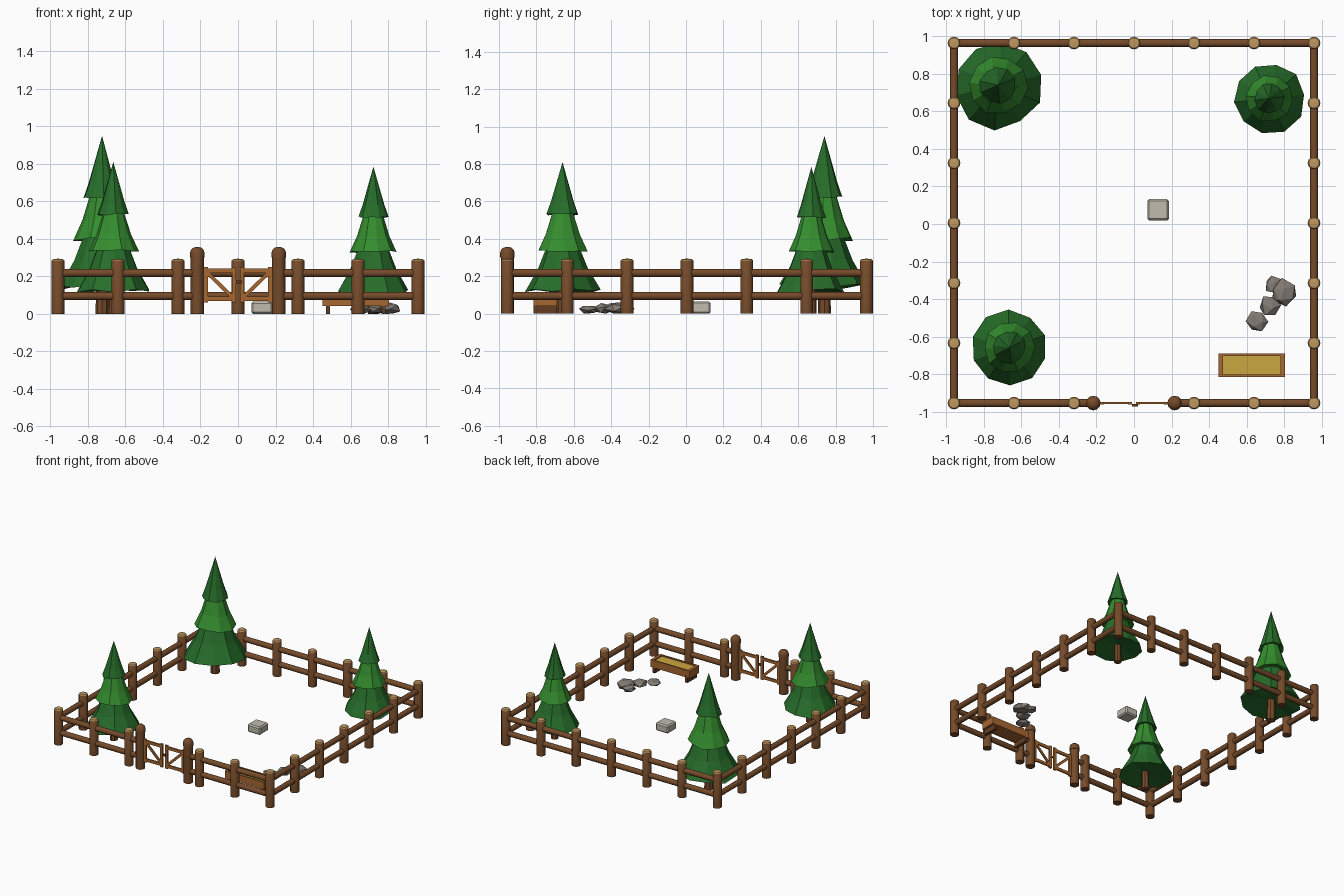
import bpy, bmesh, math, random
from mathutils import Vector, Matrix

if "Cube" in bpy.data.objects:
    bpy.data.objects.remove(bpy.data.objects["Cube"])

random.seed(4)


def mat(name, r, g, b):
    m = bpy.data.materials.new(name)
    m.diffuse_color = (r, g, b, 1)
    m.use_nodes = True
    m.node_tree.nodes["Principled BSDF"].inputs["Base Color"].default_value = m.diffuse_color
    return m


BROWN = mat("bark brown", .18, .07, .023)
TAN = mat("cut wood tan", .52, .31, .115)
ORANGE = mat("plank orange", .38, .135, .03)
DARK = mat("dark wood", .12, .045, .016)
HAY = mat("hay yellow", .60, .39, .05)
STONE = mat("rock grey", .23, .20, .175)
SALT = mat("salt block grey", .53, .50, .42)
GREEN = mat("dark green", .020, .155, .023)
LEAF = mat("bright green", .035, .27, .028)


def finish(bm, name, mats, smooth=False):
    bmesh.ops.recalc_face_normals(bm, faces=bm.faces[:])
    me = bpy.data.meshes.new(name)
    bm.to_mesh(me)
    bm.free()
    for m in mats:
        me.materials.append(m)
    if smooth:
        me.polygons.foreach_set("use_smooth", [True] * len(me.polygons))
        me.set_sharp_from_angle(angle=math.radians(40))
    ob = bpy.data.objects.new(name, me)
    bpy.context.collection.objects.link(ob)
    return ob


def lathe(bm, profile, n, jr=0, jz=0):
    """Turn (radius, z) points around z; jr and jz roughen the rings."""
    off = random.random() * jr * 20
    wob = [(1 + random.uniform(-jr, jr), random.uniform(-jz, jz)) for _ in range(n)]
    rings = []
    for r, z in profile:
        if r == 0:
            rings.append([bm.verts.new((0, 0, z))] * n)
            continue
        ring = []
        for i in range(n):
            a = 2 * math.pi * i / n + off
            rr = r * wob[i][0]
            ring.append(bm.verts.new((rr * math.cos(a), rr * math.sin(a), z + wob[i][1] * r)))
        rings.append(ring)
    bands = []
    for lo, hi in zip(rings, rings[1:]):
        faces = []
        for i in range(n):
            j = (i + 1) % n
            vs = []
            for v in (lo[i], lo[j], hi[j], hi[i]):
                if v not in vs:
                    vs.append(v)
            faces.append(bm.faces.new(vs))
        bands.append(faces)
    return bands


def box(name, c, s, m, rot_y=0, bevel=0):
    bm = bmesh.new()
    bmesh.ops.create_cube(bm, size=1, matrix=Matrix.Diagonal((*s, 1)))
    if bevel:
        bmesh.ops.bevel(bm, geom=bm.edges[:], offset=bevel, segments=1, affect='EDGES')
    ob = finish(bm, name, [m])
    ob.location = c
    ob.rotation_euler.y = rot_y
    return ob


# Fence posts with pale sawn tops
E, YB, YF = .96, .965, -.955


def post(x, y):
    bm = bmesh.new()
    bands = lathe(bm, [(0, 0), (.034, 0), (.034, .284), (.028, .291), (0, .295)], 12)
    for f in bands[2] + bands[3]:
        f.material_index = 1
    finish(bm, "fence_post", [BROWN, TAN], True).location = (x, y, 0)


steps = [-E + .32 * i for i in range(7)]
for i, x in enumerate(steps):
    post(x, YB)
    if i != 3:
        post(x, YF)
    if 0 < i < 6:
        post(-E, x + .005)
        post(E, x + .005)


# Round rails, two high on every side
def rail(a, b, z):
    a, b = Vector((*a, z)), Vector((*b, z))
    bm = bmesh.new()
    lathe(bm, [(0, 0), (.022, 0), (.022, (b - a).length), (0, (b - a).length)], 10)
    ob = finish(bm, "fence_rail", [BROWN], True)
    ob.location = a
    ob.rotation_euler = (b - a).to_track_quat('Z', 'Y').to_euler()


G = .217
for z in (.095, .218):
    rail((-E, YB), (E, YB), z)
    for s in (-1, 1):
        rail((s * E, YF), (s * E, YB), z)
        rail((s * G, YF), (s * E, YF), z)

# Gate posts with rounded caps
for s in (-1, 1):
    bm = bmesh.new()
    lathe(bm, [(0, 0), (.035, 0), (.035, .30), (.039, .30), (.039, .325),
               (.033, .343), (.020, .354), (0, .358)], 12)
    finish(bm, "gate_post", [BROWN], True).location = (s * G, YF, 0)

# Two gate leaves: stiles, rails and a diagonal brace
for s in (-1, 1):
    box("gate_outer_stile", (s * .172, YF, .155), (.022, .014, .19), ORANGE)
    box("gate_inner_stile", (s * .022, YF, .155), (.022, .014, .19), ORANGE)
    for z in (.08, .23):
        box("gate_rail", (s * .097, YF, z), (.17, .012, .024), ORANGE)
    dx, dz = .135, .13
    box("gate_brace", (s * .097, YF, .155), (math.hypot(dx, dz), .010, .020), ORANGE,
        rot_y=-s * math.atan2(dz, dx))
    for z in (.10, .21):
        box("gate_hinge", (s * .185, YF, z), (.02, .01, .014), DARK)
box("gate_latch", (.005, YF - .012, .17), (.03, .012, .016), DARK)

# Feeding trough with hay
TX, TY = .628, -.753
for s in (-1, 1):
    box("trough_side", (TX, TY + s * .056, .072), (.355, .012, .06), ORANGE)
    box("trough_end", (TX + s * .166, TY, .072), (.024, .104, .06), ORANGE)
    box("trough_leg", (TX + s * .148, TY, .03), (.022, .124, .06), DARK)
box("trough_floor", (TX, TY, .05), (.33, .104, .014), ORANGE)
box("trough_hay", (TX, TY, .074), (.308, .100, .038), HAY)

# Salt block
box("salt_block", (.129, .075, .033), (.116, .114, .066), SALT, bevel=.010)

# Rock pile
for x, y, r, h in ((.80, -.365, .072, .036), (.745, -.325, .048, .026),
                   (.725, -.44, .060, .030), (.655, -.52, .056, .026)):
    bm = bmesh.new()
    bmesh.ops.create_icosphere(bm, subdivisions=1, radius=1,
                               matrix=Matrix.Rotation(random.random() * 6, 4, Vector((1, 1, 1))))
    for v in bm.verts:
        v.co *= random.uniform(.9, 1.15)
        v.co = (v.co.x * r, v.co.y * r, max(v.co.z, -.85) * h + .85 * h)
    finish(bm, "rock", [STONE]).location = (x, y, 0)


# Pine trees: trunk and three flared skirts
def tree(x, y, H, R):
    bm = bmesh.new()
    lathe(bm, [(0, 0), (.15 * R, 0), (.12 * R, .35 * H), (0, .35 * H)], 8)
    finish(bm, "tree_trunk", [BROWN]).location = (x, y, 0)
    tiers = (("lower", .155, .30, .56, 1.0, .66, .24, GREEN),
             ("middle", .42, .53, .77, .67, .46, .15, LEAF),
             ("upper", .655, .74, 1.0, .42, .30, 0, GREEN))
    for nm, z0, z1, z2, r0, r1, r2, m in tiers:
        bm = bmesh.new()
        lathe(bm, [(0, (z0 + .03) * H), (r0 * R, z0 * H), (r1 * R, z1 * H),
                   (r2 * R, z2 * H)] + ([(0, z2 * H)] if r2 else []), 10, .05, .07)
        finish(bm, nm + "_branches", [m]).location = (x, y, 0)


tree(-.725, .74, .95, .232)
tree(-.665, -.66, .81, .203)
tree(.722, .67, .785, .188)
